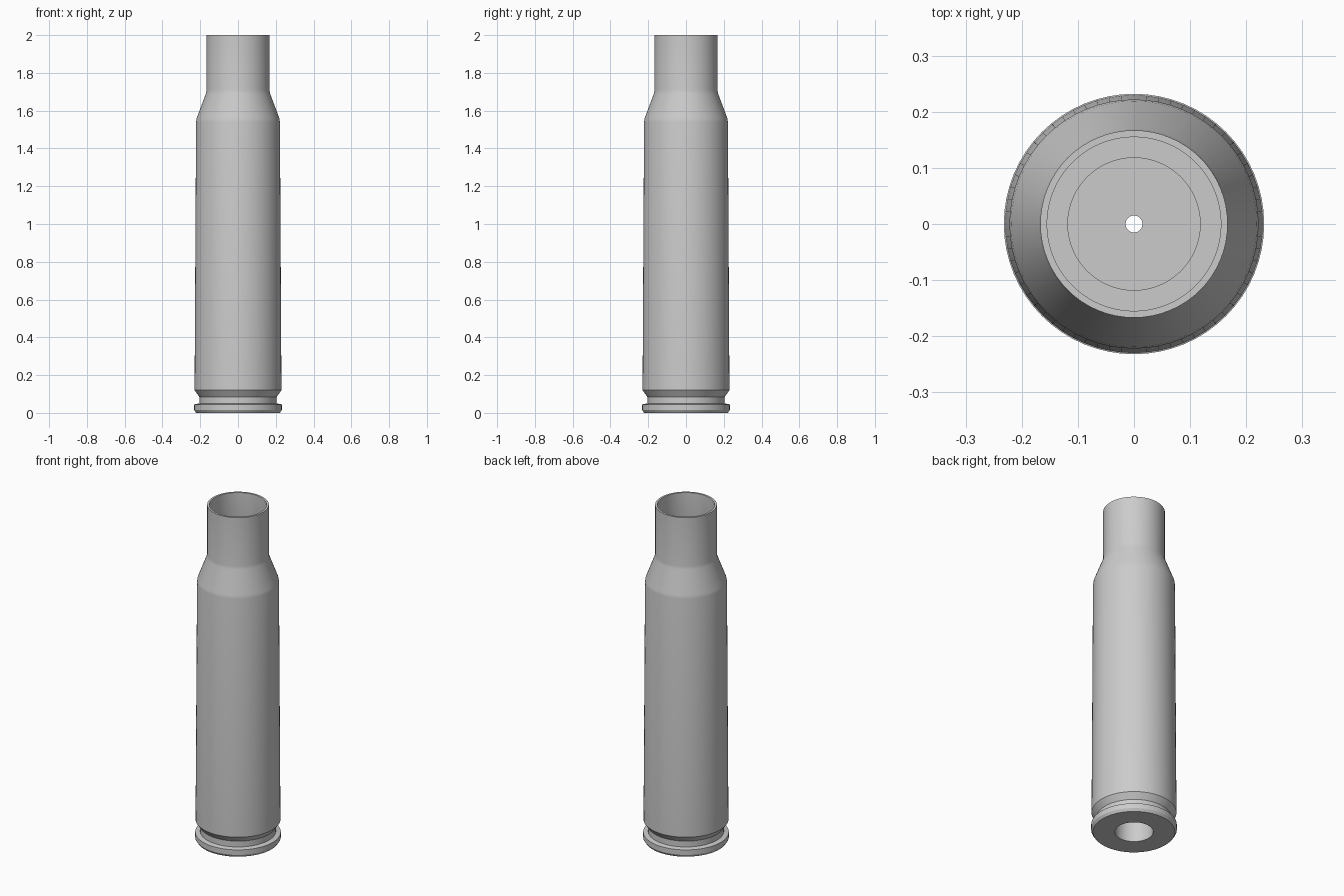
import bpy, bmesh, math
from mathutils import Matrix

cube = bpy.data.objects.get("Cube")
if cube:
    bpy.data.objects.remove(cube)

SIDES = 64

metal = bpy.data.materials.new("grey metal")
metal.use_nodes = True
GREY = (0.6, 0.6, 0.6, 1)
metal.diffuse_color = GREY
metal.node_tree.nodes["Principled BSDF"].inputs["Base Color"].default_value = GREY


def lathe(name, profile, material):
    """Spin a closed (radius, height) outline round the z axis."""
    bm = bmesh.new()
    verts = [bm.verts.new((r, 0, z)) for r, z in profile]
    edges = [bm.edges.new((a, b)) for a, b in zip(verts, verts[1:] + verts[:1])]
    bmesh.ops.spin(bm, geom=verts + edges, cent=(0, 0, 0), axis=(0, 0, 1),
                   angle=math.tau, steps=SIDES, use_duplicate=False)
    bmesh.ops.remove_doubles(bm, verts=bm.verts, dist=1e-5)
    bmesh.ops.recalc_face_normals(bm, faces=bm.faces)
    mesh = bpy.data.meshes.new(name)
    bm.to_mesh(mesh)
    bm.free()
    mesh.materials.append(material)
    obj = bpy.data.objects.new(name, mesh)
    bpy.context.collection.objects.link(obj)
    bpy.ops.object.select_all(action="DESELECT")
    obj.select_set(True)
    bpy.context.view_layer.objects.active = obj
    bpy.ops.object.shade_smooth_by_angle(angle=math.radians(30))
    return obj


# Rim, extractor groove, tapered body, shoulder and neck
outside = [(0.222, 0), (0.232, 0.015), (0.232, 0.045), (0.205, 0.05),
           (0.205, 0.085), (0.23, 0.12), (0.222, 1.54), (0.219, 1.56),
           (0.17, 1.69), (0.167, 1.71), (0.167, 2.0)]
# Hollow inside, from the mouth down to the stepped floor
inside = [(0.155, 2.0), (0.155, 1.71), (0.205, 1.55), (0.205, 0.26),
          (0.118, 0.26), (0.118, 0.19)]
# Flash hole and primer pocket
base = [(0.015, 0.19), (0.015, 0.14), (0.104, 0.14), (0.104, 0)]

lathe("cartridge_case", outside + inside + base, metal)
